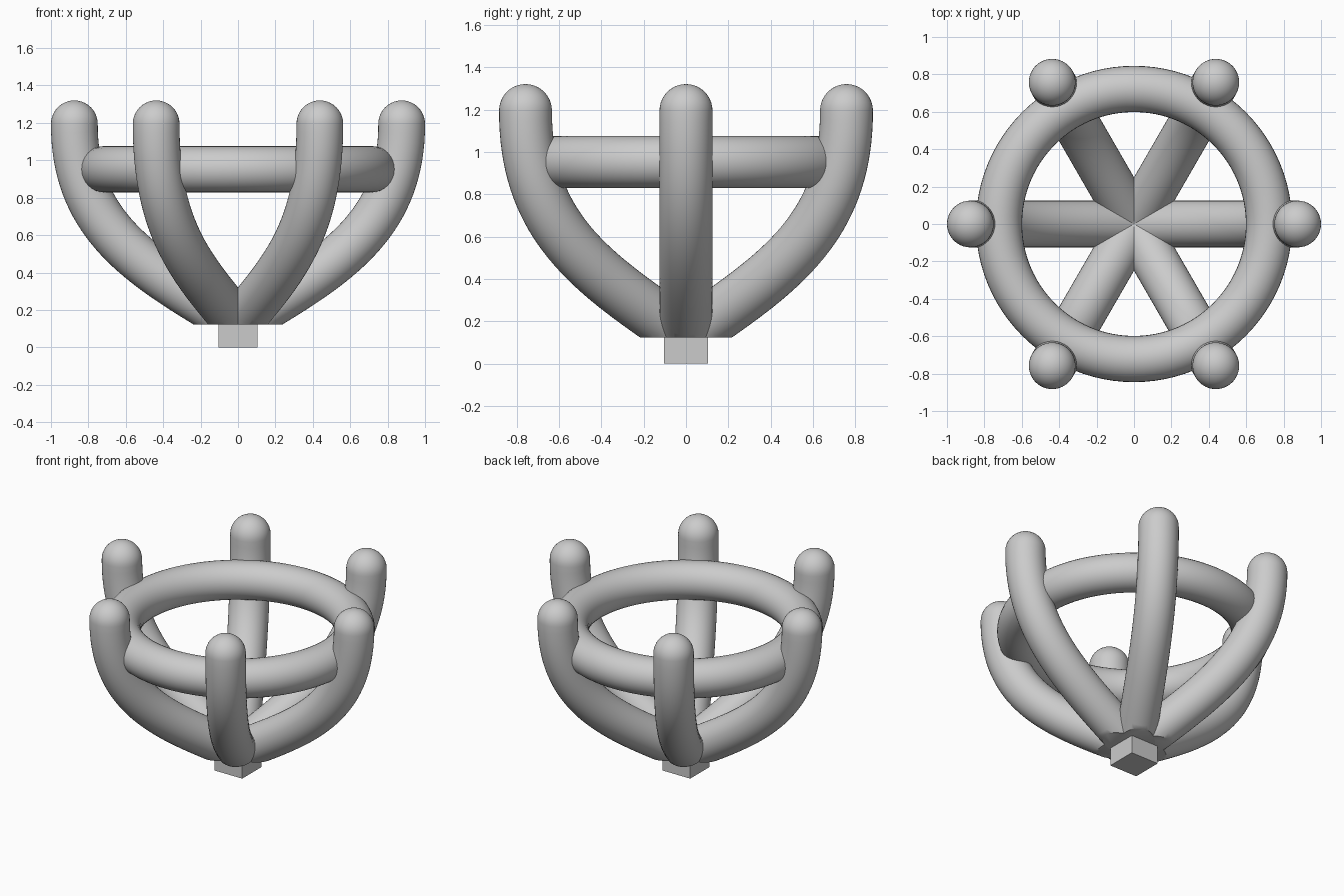
import bpy, bmesh
from math import sin, cos, pi, radians
from mathutils import Vector, Matrix

if "Cube" in bpy.data.objects:
    bpy.data.objects.remove(bpy.data.objects["Cube"])

R = 0.125      # tube radius
SIDES = 40
# prong path as a Bezier in the (radius, height) plane
P = [Vector(p) for p in ((0, 0, 0.125), (0.47, 0, 0.41), (0.877, 0, 0.62), (0.875, 0, 1.195))]


def path(t):
    s = 1 - t
    pos = s**3 * P[0] + 3*s*s*t * P[1] + 3*s*t*t * P[2] + t**3 * P[3]
    tan = s*s * (P[1] - P[0]) + 2*s*t * (P[2] - P[1]) + t*t * (P[3] - P[2])
    return pos, tan.normalized()


def make_object(bm, name):
    mesh = bpy.data.meshes.new(name)
    bm.to_mesh(mesh)
    bm.free()
    obj = bpy.data.objects.new(name, mesh)
    bpy.context.collection.objects.link(obj)
    return obj


def smooth(obj):
    bpy.ops.object.select_all(action='DESELECT')
    obj.select_set(True)
    bpy.context.view_layer.objects.active = obj
    bpy.ops.object.shade_smooth_by_angle(angle=radians(35))


def prong(name, angle):
    bm = bmesh.new()
    side = Vector((0, 1, 0))
    # sections along the path, then shrinking sections for the domed tip
    sections = [(*path(i / 36), R) for i in range(37)]
    tip, tan = path(1)
    for k in range(1, 10):
        a = k / 10 * pi / 2
        sections.append((tip + tan * R * sin(a), tan, R * cos(a)))
    rings = []
    for pos, d, r in sections:
        n = d.cross(side)
        rings.append([bm.verts.new(pos + r * (cos(2*pi*j/SIDES) * n + sin(2*pi*j/SIDES) * side))
                      for j in range(SIDES)])
    for a, b in zip(rings, rings[1:]):
        for j in range(SIDES):
            k = (j + 1) % SIDES
            bm.faces.new((a[j], a[k], b[k], b[j]))
    pole = bm.verts.new(tip + tan * R)
    for j in range(SIDES):
        bm.faces.new((rings[-1][j], rings[-1][(j + 1) % SIDES], pole))
    bm.faces.new(rings[0][::-1])
    # flat cut at the foot
    cut = bmesh.ops.bisect_plane(bm, geom=bm.verts[:] + bm.edges[:] + bm.faces[:],
                                 plane_co=(0, 0, 0.123), plane_no=(0, 0, 1), clear_inner=True)
    edges = [e for e in cut['geom_cut'] if isinstance(e, bmesh.types.BMEdge)]
    bmesh.ops.holes_fill(bm, edges=edges, sides=0)
    bmesh.ops.recalc_face_normals(bm, faces=bm.faces[:])
    bm.transform(Matrix.Rotation(angle, 4, 'Z'))
    smooth(make_object(bm, name))


# six curved prongs
for i in range(6):
    prong(f"prong_{i + 1}", i * pi / 3)

# gallery ring joining the prongs
bpy.ops.mesh.primitive_torus_add(location=(0, 0, 0.952), major_radius=0.722, minor_radius=0.1235,
                                 major_segments=96, minor_segments=32)
ring = bpy.context.object
ring.name = "gallery_ring"
smooth(ring)

# square mounting peg underneath
bm = bmesh.new()
bmesh.ops.create_cube(bm, size=1, matrix=Matrix.Translation((0, 0, 0.07)) @ Matrix.Diagonal((0.208, 0.206, 0.14, 1)))
make_object(bm, "mounting_peg")
